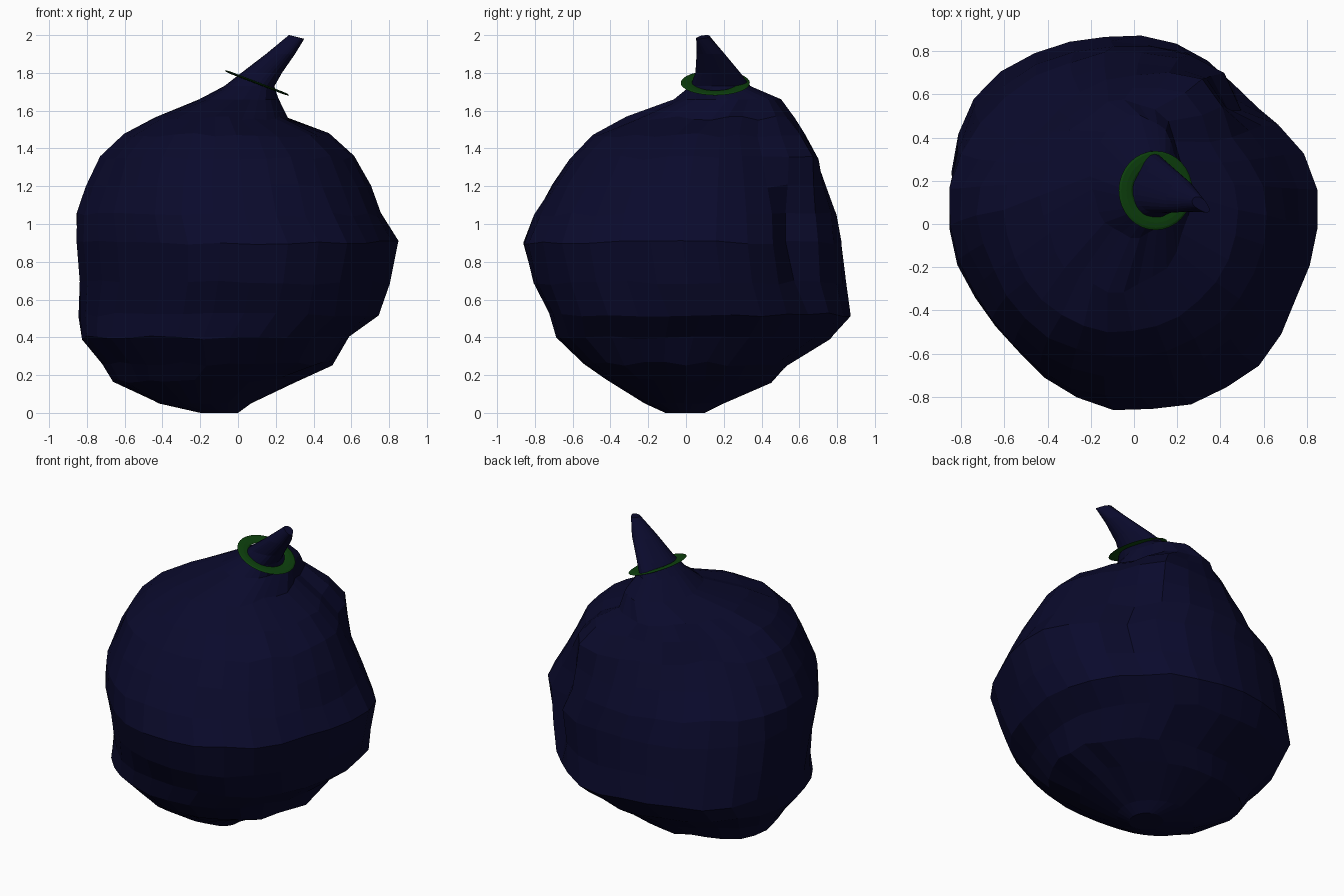
import bpy, bmesh, math, random

random.seed(4)
cube = bpy.data.objects.get("Cube")
if cube:
    bpy.data.objects.remove(cube, do_unlink=True)


def make_material(name, rgb):
    mat = bpy.data.materials.new(name)
    mat.use_nodes = True
    color = (*rgb, 1.0)
    mat.diffuse_color = color
    mat.node_tree.nodes["Principled BSDF"].inputs["Base Color"].default_value = color
    return mat


navy = make_material("navy cloth", (0.003, 0.003, 0.025))
green = make_material("green cord", (0.004, 0.052, 0.004))

SIDES = 30

# Sack cross-sections: height, then right, left, front and back limits
SECTIONS = [
    (0.0, -0.20, 0.0, -0.11, 0.10),
    (0.05, -0.42, 0.07, -0.22, 0.20),
    (0.17, -0.66, 0.30, -0.43, 0.45),
    (0.26, -0.71, 0.50, -0.54, 0.54),
    (0.40, -0.82, 0.59, -0.68, 0.76),
    (0.52, -0.84, 0.74, -0.72, 0.87),
    (0.69, -0.84, 0.80, -0.81, 0.84),
    (0.90, -0.87, 0.86, -0.87, 0.83),
    (1.05, -0.87, 0.77, -0.81, 0.80),
    (1.20, -0.82, 0.70, -0.72, 0.75),
    (1.35, -0.74, 0.62, -0.62, 0.70),
    (1.47, -0.61, 0.48, -0.50, 0.63),
    (1.56, -0.43, 0.26, -0.31, 0.57),
    (1.66, -0.20, 0.21, -0.06, 0.50),
    (1.73, -0.07, 0.19, 0.01, 0.33),
    (1.80, 0.02, 0.23, 0.04, 0.28),
    (1.90, 0.15, 0.30, 0.05, 0.20),
    (1.99, 0.27, 0.35, 0.06, 0.12),
]

# Dents and swellings: direction, width, amount, height, vertical reach
DENTS = [
    (48, 10, -0.13, 0.9, 0.35),
    (32, 13, -0.08, 1.4, 0.2),
    (59, 16, 0.13, 1.4, 0.2),
    (140, 26, 0.09, 0.62, 0.35),
    (145, 24, 0.07, 0.2, 0.15),
    (130, 28, -0.18, 1.37, 0.24),
    (202, 18, -0.05, 1.22, 0.2),
    (220, 30, -0.10, 0.85, 0.4),
    (222, 35, -0.10, 0.14, 0.15),
    (308, 26, 0.07, 0.45, 0.25),
    (337, 15, -0.04, 0.85, 0.3),
]


def cloth_factor(angle, z):
    """Radial scale from dents, gathered folds and small creases."""
    f = 1.0
    for center, width, amount, height, reach in DENTS:
        gap = (angle - center + 180) % 360 - 180
        f += amount * math.exp(-(gap / width) ** 2 - ((z - height) / reach) ** 2)
    if z > 1.7:
        f += 0.08 * math.cos(math.radians(3 * (angle - 90)))
    elif z > 1.5:
        f += 0.03 * math.cos(math.radians(angle * 8))
    elif z > 0:
        f += random.uniform(-0.01, 0.01)
    return f


# Sack with a gathered, leaning neck
bm = bmesh.new()
rings = []
for z, right, left, front, back in SECTIONS:
    cx, cy = (right + left) / 2, (front + back) / 2
    rx, ry = (left - right) / 2, (back - front) / 2
    ring = []
    for i in range(SIDES):
        angle = 360 * i / SIDES
        a = math.radians(angle)
        f = cloth_factor(angle, z)
        dy, dz = 0.0, 0.0
        if z > 1.95:
            # Pinched, slanted tip
            dy = -0.5 * rx * math.cos(a)
            dz = -0.25 * rx * math.cos(a)
        elif 0.1 < z < 1.6:
            dz = random.uniform(-0.012, 0.012)
        ring.append(bm.verts.new((cx + rx * f * math.cos(a),
                                  cy + ry * f * math.sin(a) + dy, z + dz)))
    rings.append(ring)
for low, high in zip(rings, rings[1:]):
    for i in range(SIDES):
        j = (i + 1) % SIDES
        bm.faces.new((low[i], low[j], high[j], high[i]))
bm.faces.new(rings[0][::-1])
bm.faces.new(rings[-1])
mesh = bpy.data.meshes.new("sack")
bm.to_mesh(mesh)
bm.free()
mesh.materials.append(navy)
sack = bpy.data.objects.new("sack", mesh)
bpy.context.collection.objects.link(sack)

# Flat cord loop tilted around the neck
bpy.ops.mesh.primitive_torus_add(
    major_segments=32, minor_segments=8, major_radius=0.148, minor_radius=0.035,
    location=(0.10, 0.155, 1.747), rotation=(0, math.radians(21), 0))
cord = bpy.context.object
cord.name = cord.data.name = "neck_cord"
cord.scale.z = 0.17
cord.data.materials.append(green)
bpy.ops.object.shade_smooth_by_angle()
